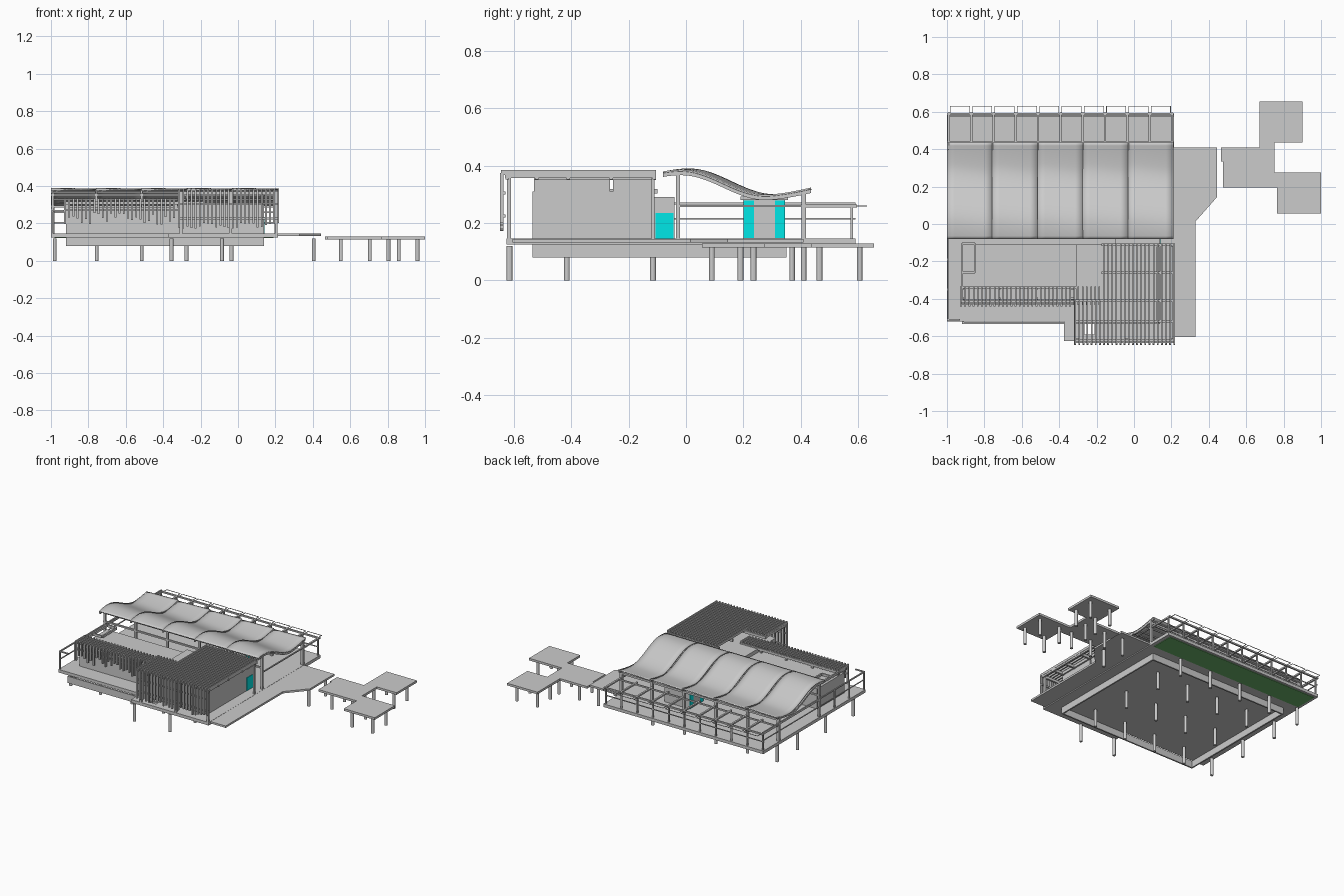
import bpy, bmesh, math, random
from mathutils import Matrix, Vector

if "Cube" in bpy.data.objects:
    bpy.data.objects.remove(bpy.data.objects["Cube"])
random.seed(4)

def finish(name, bm, color=None):
    bmesh.ops.recalc_face_normals(bm, faces=bm.faces)
    me = bpy.data.meshes.new(name)
    bm.to_mesh(me); bm.free()
    ob = bpy.data.objects.new(name, me)
    bpy.context.collection.objects.link(ob)
    if color:
        mat = bpy.data.materials.new(name + "_colour")
        mat.diffuse_color = color
        mat.use_nodes = True
        mat.node_tree.nodes["Principled BSDF"].inputs["Base Color"].default_value = mat.diffuse_color
        me.materials.append(mat)
    return ob

def boxes(name, items, color=None):
    """Each item is x0, x1, y0, y1, z0, z1."""
    bm = bmesh.new()
    for x0, x1, y0, y1, z0, z1 in items:
        m = Matrix.Translation(((x0+x1)/2, (y0+y1)/2, (z0+z1)/2)) @ Matrix.Diagonal((x1-x0, y1-y0, z1-z0, 1))
        bmesh.ops.create_cube(bm, size=1, matrix=m)
    return finish(name, bm, color)

def slab(name, outline, z0, z1):
    bm = bmesh.new()
    f = bm.faces.new([bm.verts.new((x, y, z0)) for x, y in outline])
    ext = bmesh.ops.extrude_face_region(bm, geom=[f])
    for v in ext["geom"]:
        if isinstance(v, bmesh.types.BMVert):
            v.co.z = z1
    return finish(name, bm)

def post(x, y, z0, z1, w=0.012):
    return (x-w/2, x+w/2, y-w/2, y+w/2, z0, z1)

# Decks and stepped landing platforms
deck = slab("main_deck", [(-1, -.52), (-.375, -.52), (-.375, -.625), (.215, -.625), (.215, .59), (-1, .59)], .125, .146)
hatch = boxes("deck_hatch_cutter", [(-.265, -.21, -.59, -.53, .1, .2)])
hatch.hide_render = True
hatch.hide_set(True)
cut = deck.modifiers.new("hatch", 'BOOLEAN')
cut.object = hatch
cut.operation = 'DIFFERENCE'
slab("side_deck", [(.215, -.605), (.33, -.605), (.33, .015), (.445, .145), (.445, .41), (.215, .41)], .132, .145)
slab("landing_platforms", [(.465, .41), (.67, .41), (.67, .655), (.9, .655), (.9, .435), (.75, .435), (.75, .275), (1, .275),
     (1, .055), (.765, .055), (.765, .195), (.475, .195), (.475, .335), (.465, .335)], .114, .129)

# Round piles
piles = [(x, y) for x in (-.98, -.755, -.515, -.275, -.035) for y in (-.415, -.115, .19, .41)]
piles += [(-.355, -.615), (-.085, -.615), (.405, .19), (.405, .37), (.55, .235), (.55, .37), (.705, .235), (.705, .37)]
piles += [(x, y) for x in (.705, .86) for y in (.465, .605)] + [(x, y) for x in (.805, .96) for y in (.09, .235)]
bm = bmesh.new()
for x, y in piles:
    bmesh.ops.create_cone(bm, cap_ends=True, segments=12, radius1=.01, radius2=.01, depth=.12,
                          matrix=Matrix.Translation((x, y, .06)))
finish("piles", bm)

# Skirt below the deck
boxes("under_deck_skirt", [(-.92, .14, -.535, -.525, .08, .126), (-.92, .14, .34, .35, .08, .126),
      (-.92, -.91, -.525, .34, .08, .126), (.13, .14, -.525, .34, .08, .126)])

# Enclosed rooms
boxes("left_room", [(-.92, -.31, -.405, -.11, .146, .285)])
boxes("right_room", [(-.31, .14, -.535, -.11, .146, .31)])
boxes("clerestory", [(.12, .135, -.53, -.265, .31, .36), (.12, .135, -.255, -.12, .31, .36)])
boxes("entry_room", [(-.1, .14, -.11, -.04, .146, .29)])
boxes("back_room", [(-.27, -.08, .2, .345, .146, .28), (-.28, -.07, .19, .355, .28, .292)])
boxes("turquoise_doors", [(.138, .143, -.107, -.043, .146, .235)] +
      [(x-.003, x+.003, y, y+.035, .148, .278) for x in (-.27, -.08) for y in (.201, .31)], (0, .8, .8, 1))

# Right pergola: battens across beams, with hanging screen
roof_battens, screen = [], []
n = 25
for i in range(n):
    x = -.315 + i*.53/(n-1)
    back = -.105 if x > -.18 else -.41
    roof_battens.append((x-.004, x+.004, -.645, back, .368, .385))
    low = .17 + random.random()*.035
    screen.append((x-.005, x+.005, -.648, -.636, low, .375))
boxes("right_pergola_battens", roof_battens)
boxes("right_screen_slats", screen)
boxes("right_pergola_beams", [(-.175, .22, y-.006, y+.006, .352, .37) for y in (-.111, -.26)] +
      [(-.32, .22, y-.006, y+.006, .352, .37) for y in (-.41, -.52, -.622)] +
      [(.205, .217, -.63, -.105, .356, .372), (-.32, -.31, -.63, -.41, .356, .372), (.14, .15, -.53, -.105, .35, .368),
       (-.32, .22, -.636, -.628, .3, .31), (-.32, .22, -.636, -.628, .22, .23)])
boxes("right_pergola_posts", [post(x, -.617, .146, .36, .014) for x in (-.305, -.04, .205)] +
      [post(.205, -.115, .146, .36)])

# Left strip pergola and its hanging screen
strip, hang = [], []
n = 34
for i in range(n):
    x = -.925 + i*.74/(n-1)
    strip.append((x-.004, x+.004, -.432, -.335, .318, .332))
    if x < -.32:
        low = .19 + random.random()*.07
        hang.append((x-.005, x+.005, -.442, -.43, low, .332))
boxes("left_pergola_battens", strip)
boxes("left_screen_slats", hang)
boxes("left_pergola_beams", [(-.93, -.175, y-.006, y+.006, .302, .318) for y in (-.34, -.415)] +
      [(-.925, -.32, -.43, -.424, .265, .275)] +
      [(x-.005, x+.005, -.42, -.105, .302, .318) for x in (-.92,)] +
      [(-.855, -.845, -.26, -.105, .302, .318), (-.92, -.85, -.265, -.255, .302, .318), (-.92, -.85, -.11, -.1, .302, .318)])
boxes("left_pergola_posts", [post(x, y, .28, .305) for x in (-.915, -.72, -.52, -.33) for y in (-.345, -.398)])

# Wave roof: five twisted panels
def wave(y):
    if y < .01:
        return .39 - .012*((.01-y)/.09)**2
    if y < .31:
        return .345 + .045*math.cos(math.pi*(y-.01)/.3)
    return .3 + .017*((y-.31)/.125)**1.5

def height(y, u):
    return wave(y + .03*u) - .005*u*(1-(y+.08)/.52)

BAY, NY, NX = .242, 32, 6
ys = [-.08 + .515*j/NY for j in range(NY+1)]
for p in range(5):
    bm = bmesh.new()
    x0 = -1 + p*BAY
    grid = [[bm.verts.new((x0 + BAY*i/NX, y, height(y, i/NX))) for y in ys] for i in range(NX+1)]
    for i in range(NX):
        for j in range(NY):
            bm.faces.new((grid[i][j], grid[i+1][j], grid[i+1][j+1], grid[i][j+1]))
    ob = finish(f"wave_roof_panel_{p+1}", bm)
    for f in ob.data.polygons:
        f.use_smooth = True
    if ob.data.polygons[0].normal.z < 0:
        ob.data.flip_normals()
    sol = ob.modifiers.new("thickness", 'SOLIDIFY')
    sol.thickness = .006
    sol.offset = -1

# Curved rafters and purlins below the roof
bm = bmesh.new()
for p in range(6):
    xc = min(max(-1 + p*BAY, -.994), .204)
    rings = []
    for y in ys:
        z = height(y, 1) - .005
        rings.append([bm.verts.new((xc+dx, y, z+dz)) for dx, dz in ((-.005, 0), (.005, 0), (.005, -.014), (-.005, -.014))])
    for a, b in zip(rings, rings[1:]):
        for k in range(4):
            bm.faces.new((a[k], a[(k+1) % 4], b[(k+1) % 4], b[k]))
    bm.faces.new(rings[0]); bm.faces.new(rings[-1])
finish("curved_rafters", bm)
boxes("roof_purlins", [(-.995, .21, y-.003, y+.003, height(y, 1)-.014, height(y, 1)-.007)
      for y in (-.06, -.02, .04, .09, .14, .19, .24, .29, .35, .41)])

# Columns and tie beams carrying the wave roof
bays = [-.99, -.757, -.515, -.273, -.031, .203]
boxes("roof_columns", [post(x, -.028, .146, .372, .014) for x in bays] + [post(x, .41, .146, .31, .016) for x in bays])
boxes("tie_beams", [(-1, .21, -.034, -.022, .345, .358), (-1, .21, -.034, -.022, .285, .295), (-1, .21, .404, .416, .285, .298)] +
      [(x-.004, x+.004, -.028, .41, .255, .262) for x in (bays[0], bays[-1])])

# Back veranda frame with outrigger loops
half = [-.99 + i*1.193/10 for i in range(11)]
boxes("veranda_posts", [post(x, .578, .146, .262, .009) for x in half])
boxes("veranda_beams", [(x-.006, x+.006, .41, .595, .254, .264) for x in half] +
      [(-1, .21, .583, .593, .254, .264), (-1, .21, .434, .442, .254, .264), (-1, .21, .576, .58, .2, .206)])
loops = []
for a, b in zip(half, half[1:]):
    a, b = a+.008, b-.008
    loops += [(a-.0015, a+.0015, .59, .63, .258, .261), (b-.0015, b+.0015, .59, .63, .258, .261), (a, b, .627, .63, .258, .261)]
boxes("outrigger_loops", loops)
boxes("green_strip", [(-.98, .19, .42, .575, .121, .125)], (.15, .45, .15, 1))

# Railing along the left edge
boxes("left_railing", [post(-.994, y, .146, .27, .009) for y in (-.512, -.35, -.19)] +
      [(-.998, -.99, -.516, .59, .264, .272), (-.997, -.991, -.516, .59, .212, .217), (-.998, -.93, -.516, -.508, .264, .272)])
